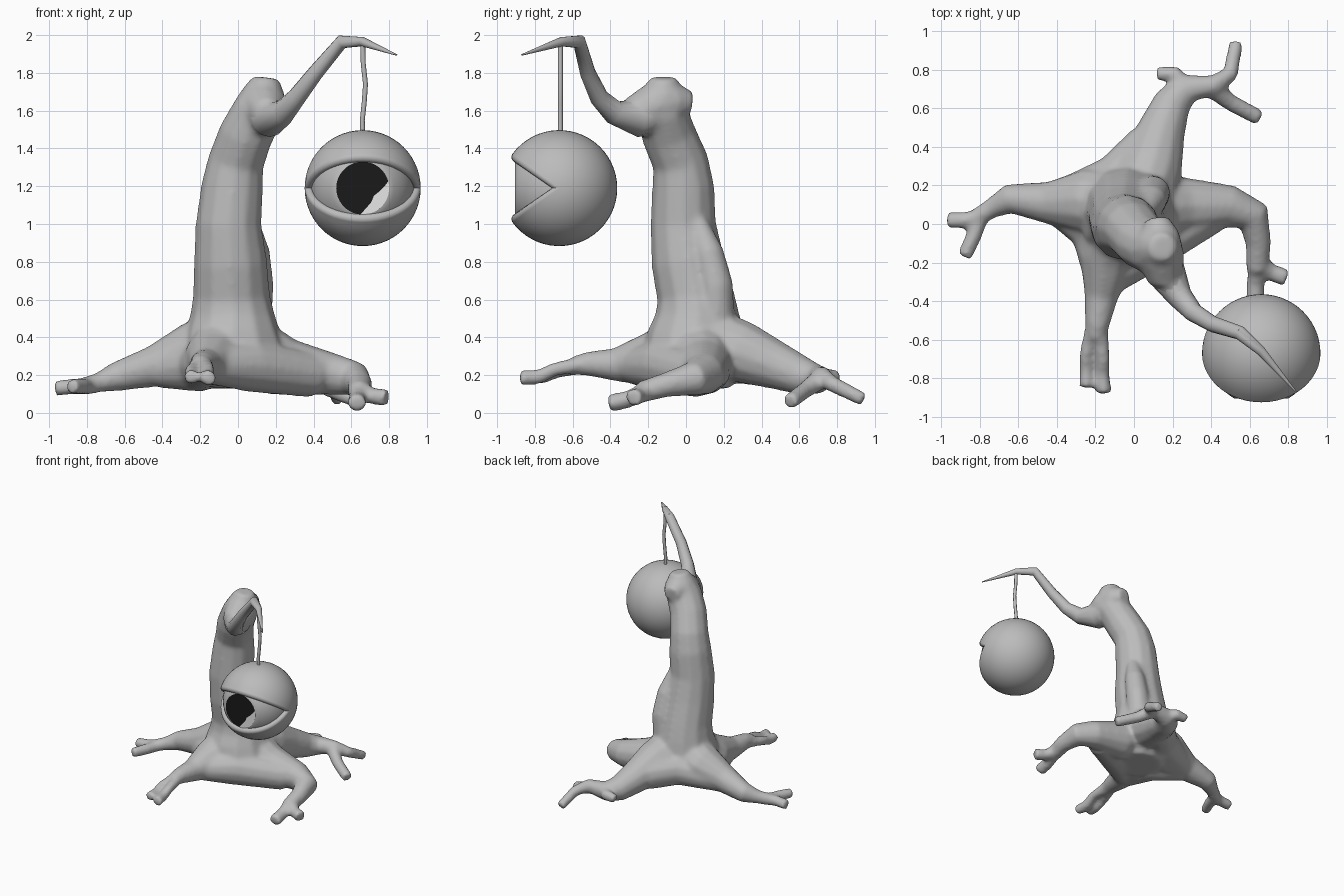
import bpy, bmesh
from math import sin, cos, pi, radians
from mathutils import Vector, Matrix

if "Cube" in bpy.data.objects:
    bpy.data.objects.remove(bpy.data.objects["Cube"])


def material(name, value):
    mat = bpy.data.materials.new(name)
    mat.use_nodes = True
    colour = (value, value, value, 1)
    mat.diffuse_color = colour
    mat.node_tree.nodes["Principled BSDF"].inputs["Base Color"].default_value = colour
    return mat


bark = material("grey bark", 0.5)
black = material("pupil black", 0.01)
pale = material("glint pale grey", 0.8)


def add_object(name, mesh, mat, smooth=True):
    obj = bpy.data.objects.new(name, mesh)
    bpy.context.collection.objects.link(obj)
    mesh.materials.clear()
    mesh.materials.append(mat)
    if smooth:
        bpy.ops.object.select_all(action='DESELECT')
        obj.select_set(True)
        bpy.context.view_layer.objects.active = obj
        bpy.ops.object.shade_smooth_by_angle(angle=radians(50))
    return obj


def tube_mesh(points, resolution=4):
    """Closed tube through (x, y, z, radius) points."""
    curve = bpy.data.curves.new("path", 'CURVE')
    curve.dimensions = '3D'
    curve.bevel_depth = 1
    curve.bevel_resolution = resolution
    curve.use_fill_caps = True
    spline = curve.splines.new('POLY')
    spline.points.add(len(points) - 1)
    for point, (x, y, z, r) in zip(spline.points, points):
        point.co = (x, y, z, 1)
        point.radius = r
    helper = bpy.data.objects.new("path", curve)
    bpy.context.collection.objects.link(helper)
    graph = bpy.context.evaluated_depsgraph_get()
    mesh = bpy.data.meshes.new_from_object(helper.evaluated_get(graph))
    bpy.data.objects.remove(helper)
    return mesh


# Trunk, leaning forward into a blunt head
trunk = [
    (0, 0.05, 0.13, 0.18), (0, 0.05, 0.2, 0.26), (-0.02, 0.05, 0.3, 0.285),
    (-0.03, 0.05, 0.42, 0.255), (-0.03, 0.06, 0.52, 0.225), (-0.035, 0.05, 0.62, 0.205),
    (-0.04, 0.01, 0.8, 0.195), (-0.05, -0.015, 1.0, 0.175), (-0.03, -0.015, 1.2, 0.165),
    (-0.01, -0.03, 1.33, 0.15), (0.04, -0.09, 1.47, 0.145), (0.11, -0.13, 1.6, 0.14),
    (0.14, -0.12, 1.7, 0.115), (0.15, -0.12, 1.775, 0.07)]
head = [(0.12, 0.03, 1.64, 0.06), (0.13, -0.05, 1.65, 0.105), (0.14, -0.18, 1.62, 0.125),
        (0.16, -0.3, 1.58, 0.085)]
ridge = [(0.06, 0.06, 1.02, 0.05), (0.09, 0.12, 0.85, 0.08), (0.1, 0.16, 0.68, 0.09),
         (0.08, 0.16, 0.5, 0.1)]

# Roots, each followed by its toes
right_root = [(-0.05, 0.07, 0.38, 0.19), (-0.25, 0.12, 0.3, 0.175), (-0.45, 0.11, 0.245, 0.11),
              (-0.65, 0.13, 0.19, 0.078), (-0.74, 0.08, 0.16, 0.053), (-0.82, 0.03, 0.14, 0.048)]
right_toes = [
    [(-0.79, 0.04, 0.14, 0.045), (-0.87, 0.02, 0.14, 0.043), (-0.97, 0.02, 0.13, 0.043)],
    [(-0.8, 0.03, 0.14, 0.045), (-0.83, -0.06, 0.14, 0.043), (-0.88, -0.17, 0.14, 0.04)]]

front_root = [(-0.07, 0, 0.36, 0.18), (-0.14, -0.18, 0.28, 0.15), (-0.17, -0.38, 0.255, 0.088),
              (-0.19, -0.52, 0.26, 0.065), (-0.2, -0.6, 0.25, 0.05)]
front_toes = [
    [(-0.21, -0.54, 0.25, 0.045), (-0.25, -0.68, 0.22, 0.036), (-0.247, -0.76, 0.19, 0.038),
     (-0.247, -0.85, 0.19, 0.04)],
    [(-0.18, -0.54, 0.26, 0.045), (-0.16, -0.7, 0.23, 0.037), (-0.165, -0.78, 0.19, 0.04),
     (-0.155, -0.88, 0.185, 0.042)]]

left_root = [(0.04, 0.07, 0.35, 0.18), (0.26, 0.09, 0.24, 0.155), (0.5, 0.09, 0.205, 0.112),
             (0.62, 0.04, 0.18, 0.092), (0.645, -0.1, 0.15, 0.067), (0.64, -0.24, 0.11, 0.058)]
left_toes = [
    [(0.64, -0.2, 0.12, 0.05), (0.63, -0.31, 0.07, 0.047), (0.63, -0.41, 0.05, 0.05)],
    [(0.65, -0.2, 0.12, 0.05), (0.71, -0.25, 0.09, 0.045), (0.79, -0.28, 0.08, 0.048)]]

back_root = [(0.03, 0.12, 0.38, 0.18), (0.09, 0.3, 0.32, 0.165), (0.14, 0.48, 0.25, 0.128),
             (0.2, 0.63, 0.19, 0.1), (0.28, 0.72, 0.17, 0.07)]
back_toes = [
    [(0.26, 0.7, 0.18, 0.06), (0.21, 0.78, 0.19, 0.043), (0.12, 0.78, 0.18, 0.038)],
    [(0.26, 0.7, 0.18, 0.075), (0.42, 0.72, 0.19, 0.055), (0.5, 0.78, 0.15, 0.043),
     (0.53, 0.94, 0.07, 0.038)],
    [(0.4, 0.71, 0.18, 0.055), (0.5, 0.63, 0.12, 0.045), (0.65, 0.55, 0.06, 0.043)]]

# Webs of bark bridging neighbouring roots
webs = [
    [(-0.42, 0.1, 0.22, 0.09), (-0.2, -0.02, 0.25, 0.14), (-0.16, -0.28, 0.25, 0.1)],
    [(-0.42, 0.12, 0.23, 0.09), (-0.1, 0.23, 0.29, 0.13), (0.08, 0.4, 0.27, 0.13)],
    [(-0.14, -0.28, 0.25, 0.1), (0.06, -0.12, 0.25, 0.14), (0.4, 0.07, 0.2, 0.12)]]

# Branch curling out of the head
branch = [
    (0.12, -0.14, 1.6, 0.12), (0.17, -0.26, 1.56, 0.1), (0.24, -0.38, 1.59, 0.065),
    (0.31, -0.46, 1.67, 0.05), (0.41, -0.52, 1.8, 0.042), (0.55, -0.565, 1.965, 0.037),
    (0.66, -0.66, 1.965, 0.025), (0.84, -0.87, 1.895, 0.004)]

# Fuse trunk, roots and the branch foot into one skin
body = bmesh.new()
for path in [trunk, head, ridge, right_root, front_root, left_root, back_root, branch[:5],
             *webs, *right_toes, *front_toes, *left_toes, *back_toes]:
    part = tube_mesh(path)
    body.from_mesh(part)
    bpy.data.meshes.remove(part)
bmesh.ops.remove_doubles(body, verts=body.verts, dist=0.0001)
bmesh.ops.recalc_face_normals(body, faces=body.faces)
mesh = bpy.data.meshes.new("trunk_and_roots")
body.to_mesh(mesh)
body.free()
tree = add_object("trunk_and_roots", mesh, bark)
remesh = tree.modifiers.new("fuse", 'REMESH')
remesh.mode = 'VOXEL'
remesh.voxel_size = 0.015
remesh.use_smooth_shade = True
soften = tree.modifiers.new("soften", 'SMOOTH')
soften.factor = 0.5
soften.iterations = 10

add_object("branch", tube_mesh(branch), bark)

# Cord holding the eye
cord = [(0.66 + dx, -0.665, z, 0.013) for dx, z in
        [(0, 1.96), (0.003, 1.85), (0.015, 1.74), (0.008, 1.64), (-0.002, 1.55), (0, 1.48)]]
add_object("cord", tube_mesh(cord, 2), bark)

# Hanging eye
centre = Vector((0.66, -0.671, 1.19))
outer, inner, iris, gape = 0.307, 0.273, 0.14, radians(36)


def on_meridian(radius, along, around):
    """Point on a sphere whose poles lie left and right; around = 0 is the front."""
    return centre + radius * Vector((-cos(along), -sin(along) * cos(around),
                                     sin(along) * sin(around)))


def grid_mesh(name, point, rows, columns):
    bm = bmesh.new()
    grid = [[bm.verts.new(point(i / rows, j / columns)) for j in range(columns + 1)]
            for i in range(rows + 1)]
    for i in range(rows):
        for j in range(columns):
            bm.faces.new((grid[i][j], grid[i + 1][j], grid[i + 1][j + 1], grid[i][j + 1]))
    bmesh.ops.remove_doubles(bm, verts=bm.verts, dist=0.0001)
    bmesh.ops.recalc_face_normals(bm, faces=bm.faces)
    mesh = bpy.data.meshes.new(name)
    bm.to_mesh(mesh)
    bm.free()
    return mesh


# Eyelid shell, open in a wedge at the front
shell = grid_mesh("eyelids", lambda u, v: on_meridian(
    outer, pi * u, gape + (2 * pi - 2 * gape) * v), 28, 44)
add_object("eyelids", shell, bark)

# Rounded rims along the lid edges, meeting in thick corners
for name, side in (("upper_lid_rim", 1), ("lower_lid_rim", -1)):
    rim = []
    for i in range(25):
        along = pi * i / 24
        thick = 0.021 + 0.007 * sin(along)
        rim.append((*on_meridian(outer - thick, along, side * gape), thick))
    add_object(name, tube_mesh(rim), bark)

# Eyeball with a flat front
flat = (inner ** 2 - iris ** 2) ** 0.5
bm = bmesh.new()
bmesh.ops.create_uvsphere(bm, u_segments=36, v_segments=24, radius=inner,
                          matrix=Matrix.Rotation(pi / 2, 4, 'X'))
bmesh.ops.bisect_plane(bm, geom=bm.verts[:] + bm.edges[:] + bm.faces[:],
                       plane_co=(0, -flat, 0), plane_no=(0, -1, 0), clear_outer=True)
bmesh.ops.holes_fill(bm, edges=[e for e in bm.edges if e.is_boundary], sides=0)
bmesh.ops.translate(bm, verts=bm.verts, vec=centre)
mesh = bpy.data.meshes.new("eyeball")
bm.to_mesh(mesh)
bm.free()
add_object("eyeball", mesh, bark)


def plate(name, outline, lift, mat):
    """Flat painted shape facing the front, from (x, z) offsets."""
    mesh = bpy.data.meshes.new(name)
    verts = [centre + Vector((x, -flat - lift, z)) for x, z in outline]
    mesh.from_pydata(verts, [], [range(len(verts))])
    add_object(name, mesh, mat, smooth=False)


def arc(start, end, count):
    angles = [radians(start + (end - start) * i / count) for i in range(count + 1)]
    return [(iris * cos(a), iris * sin(a)) for a in angles]


plate("pupil", arc(0, 350, 35), 0.002, black)
wave = [(0.12, 0.015), (0.085, -0.02), (0.06, -0.04), (0.045, -0.075), (0.015, -0.11)]
plate("glint", arc(-95, 15, 16) + wave, 0.005, pale)
